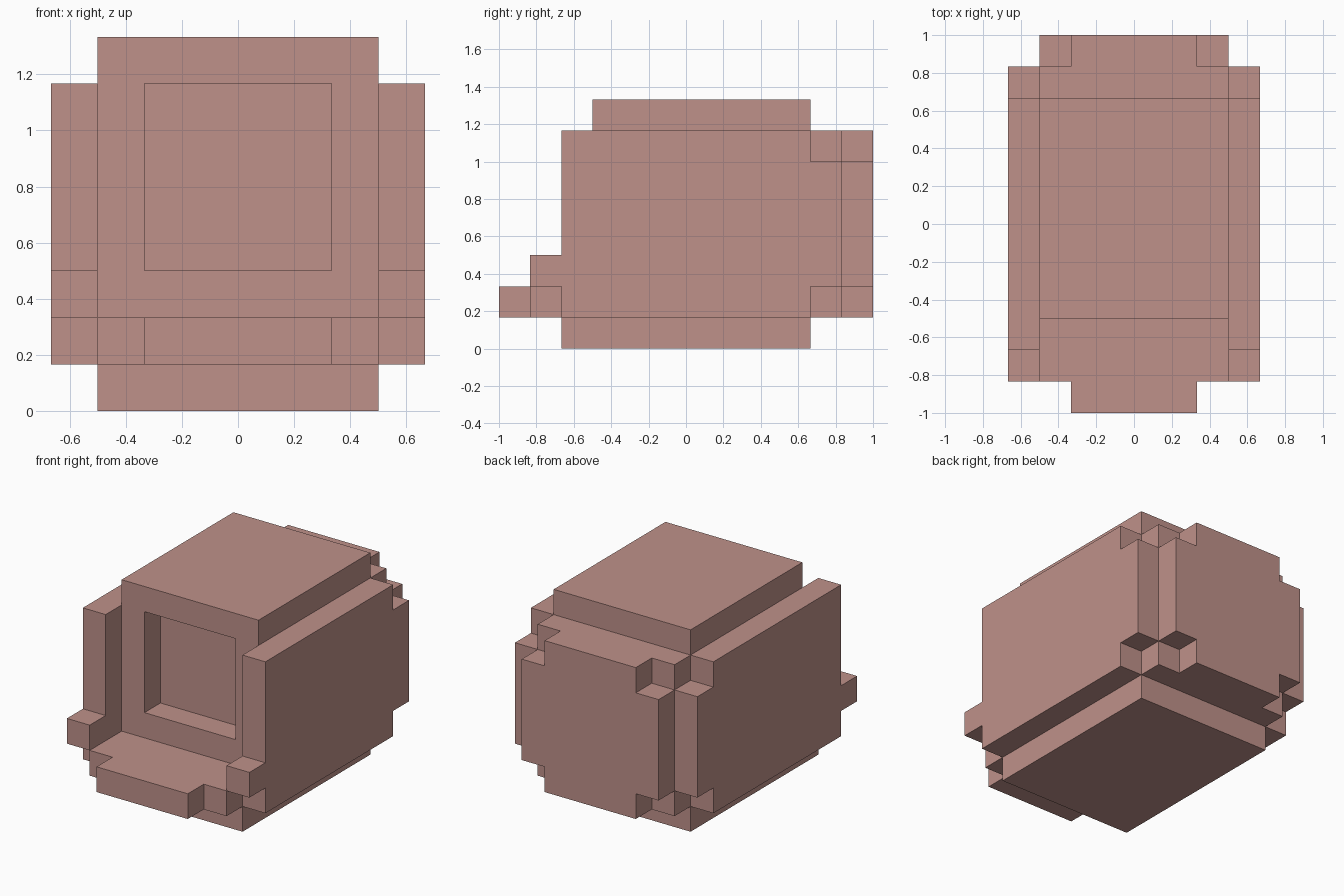
import bpy
import bmesh
from mathutils import Vector

U = 1 / 6  # edge of one block

cube = bpy.data.objects.get("Cube")
if cube:
    bpy.data.objects.remove(cube, do_unlink=True)

# Single dusty pink colour
pink = bpy.data.materials.new("dusty_pink")
pink.use_nodes = True
colour = (0.52, 0.285, 0.255, 1)
pink.diffuse_color = colour
shader = next(n for n in pink.node_tree.nodes if n.type == 'BSDF_PRINCIPLED')
shader.inputs["Base Color"].default_value = colour
shader.inputs["Roughness"].default_value = 0.9


def prism(name, profile, axis, lo, hi, edit=None):
    """Extrude a 2D outline, in block units, along axis 0, 1 or 2."""
    bm = bmesh.new()
    verts = []
    for a, b in profile:
        co = [a, b]
        co.insert(axis, lo)
        verts.append(bm.verts.new(Vector(co) * U))
    face = bm.faces.new(verts)
    grown = bmesh.ops.extrude_face_region(bm, geom=[face], use_keep_orig=True)
    move = Vector((0, 0, 0))
    move[axis] = (hi - lo) * U
    top = [g for g in grown["geom"] if isinstance(g, bmesh.types.BMVert)]
    bmesh.ops.translate(bm, verts=top, vec=move)
    bmesh.ops.recalc_face_normals(bm, faces=bm.faces)
    if edit:
        edit(bm)
    mesh = bpy.data.meshes.new(name)
    bm.to_mesh(mesh)
    bm.free()
    mesh.materials.append(pink)
    obj = bpy.data.objects.new(name, mesh)
    bpy.context.collection.objects.link(obj)
    return obj


def rect(a, b, c, d):
    return [(a, c), (b, c), (b, d), (a, d)]


def front_recess(bm):
    """Sink a square opening, one block deep, into the front face."""
    bm.normal_update()
    front = min(bm.faces, key=lambda f: f.calc_center_median().y)
    bmesh.ops.inset_region(bm, faces=[front], thickness=U, use_even_offset=True)
    sunk = bmesh.ops.extrude_discrete_faces(bm, faces=[front])["faces"][0]
    bmesh.ops.translate(bm, verts=sunk.verts, vec=(0, U, 0))


# Main body with the front opening
prism("body", rect(-3, 3, 2, 8), 1, -3, 4, front_recess)

# Foot under the body
prism("base", rect(-3, 3, -4, 4), 2, 0, 1)

# Floor plate with a narrower lip at the front
floor = [(-3, 4), (-3, -5), (-2, -5), (-2, -6),
         (2, -6), (2, -5), (3, -5), (3, 4)]
prism("floor_plate", floor, 2, 1, 2)

# Side panels: stepped back corners and a small block at the front
side = [(-4, 1), (4, 1), (4, 2), (5, 2), (5, 6), (4, 6), (4, 7),
        (-4, 7), (-4, 3), (-5, 3), (-5, 2), (-4, 2)]
for label, lo, hi in (("left", 3, 4), ("right", -4, -3)):
    prism(label + "_side_panel", side, 0, lo, hi)

# Back wall and the notched plate behind it
prism("back_wall", rect(-3, 3, 1, 7), 1, 4, 5)
half = [(2, 1), (2, 2), (3, 2), (3, 6), (2, 6), (2, 7)]
prism("back_plate", half + [(-x, z) for x, z in reversed(half)], 1, 5, 6)
